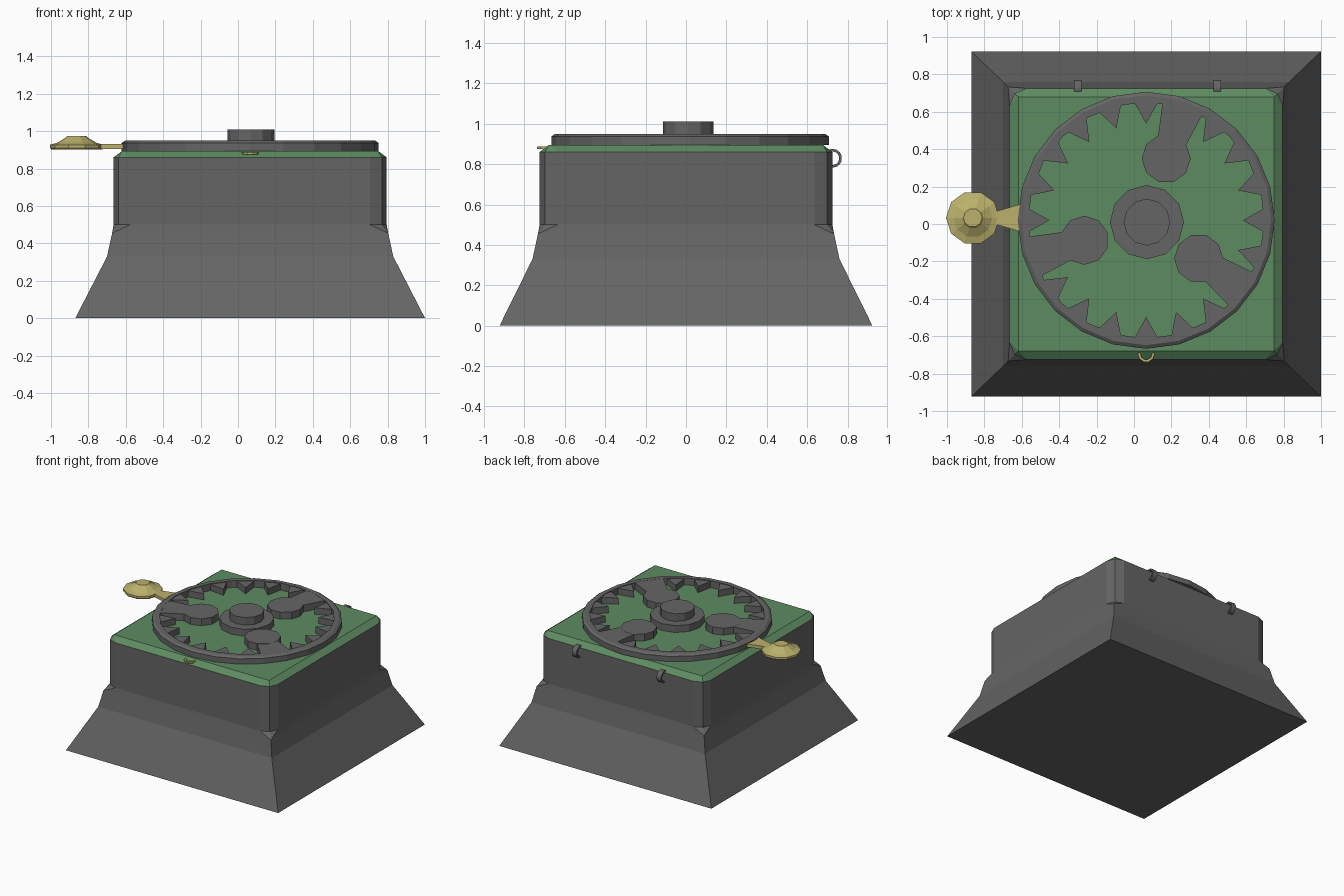
import bpy, bmesh
from math import sin, cos, pi, radians
from mathutils import Matrix, Vector

if "Cube" in bpy.data.objects:
    bpy.data.objects.remove(bpy.data.objects["Cube"])


def material(name, rgb):
    m = bpy.data.materials.new(name)
    m.diffuse_color = (*rgb, 1)
    m.use_nodes = True
    m.node_tree.nodes["Principled BSDF"].inputs["Base Color"].default_value = m.diffuse_color
    return m


GREY = material("dark_grey", (0.13, 0.13, 0.13))
GREEN = material("green", (0.11, 0.26, 0.12))
BRASS = material("brass", (0.50, 0.44, 0.15))
CX = 0.065           # body axis in x
DIAL = (CX, 0.02)    # dial centre


def loft(name, rings, mat, matrix=None, loop=False):
    """Skin equal-length rings; cap the ends, or join last to first."""
    bm = bmesh.new()
    vs = [[bm.verts.new(p) for p in r] for r in rings]
    n = len(vs[0])
    pairs = list(zip(vs, vs[1:])) + ([(vs[-1], vs[0])] if loop else [])
    for a, b in pairs:
        for i in range(n):
            j = (i + 1) % n
            bm.faces.new((a[i], a[j], b[j], b[i]))
    if not loop:
        bm.faces.new(vs[0][::-1])
        bm.faces.new(vs[-1])
    bmesh.ops.remove_doubles(bm, verts=bm.verts, dist=1e-5)
    bmesh.ops.recalc_face_normals(bm, faces=bm.faces)
    if matrix:
        bm.transform(matrix)
    me = bpy.data.meshes.new(name)
    bm.to_mesh(me)
    bm.free()
    me.materials.append(mat)
    ob = bpy.data.objects.new(name, me)
    bpy.context.collection.objects.link(ob)
    return ob


def rounded_square(hx, hy, r, z):
    """Square ring with two-segment corners of radius r."""
    pts = []
    for k, (sx, sy) in enumerate(((1, 1), (-1, 1), (-1, -1), (1, -1))):
        for s in range(3):
            a = (k + s / 2) * pi / 2
            pts.append((CX + sx * (hx - r) + r * cos(a), sy * (hy - r) + r * sin(a), z))
    return pts


def circle(r, z, n, start=0.0):
    return [(r * cos(start + 2 * pi * i / n), r * sin(start + 2 * pi * i / n), z) for i in range(n)]


def turned(name, profile, n, mat, matrix, loop=False):
    return loft(name, [circle(r, z, n) for r, z in profile], mat, matrix, loop)


def prism(name, pts, z0, z1, mat, matrix=None):
    return loft(name, [[(x, y, z) for x, y in pts] for z in (z0, z1)], mat, matrix)


# flared base and straight upper body
loft("body", [rounded_square(*p) for p in (
    (0.935, 0.923, 0, 0), (0.765, 0.76, 0, 0.33), (0.738, 0.733, 0, 0.455),
    (0.73, 0.725, 0.09, 0.5), (0.73, 0.725, 0.09, 0.86))], GREY)

# bevelled green lid
loft("lid", [rounded_square(0.73, 0.725, 0.09, 0.86),
             rounded_square(0.683, 0.678, 0, 0.895)], GREEN)

# dial ring
at_dial = Matrix.Translation((*DIAL, 0))
turned("dial_ring", [(0.687, 0.895), (0.687, 0.937), (0.668, 0.95), (0.632, 0.95), (0.632, 0.895)],
       24, GREY, at_dial, loop=True)

# inward teeth, with every gap in the pattern taken by a spoke
for i in range(20):
    turn = at_dial @ Matrix.Rotation(radians(18 * i), 4, 'Z')
    if i in (4, 11, 18):
        prism("spoke", [(0.40, -0.07), (0.65, -0.115), (0.65, 0.115), (0.40, 0.07)],
              0.89, 0.949, GREY, turn)
        turned("spoke_disc", [(0.131, 0.89), (0.131, 0.95)], 10, GREY,
               turn @ Matrix.Translation((0.347, 0, 0)))
    else:
        prism("tooth", [(0.517, 0), (0.642, -0.07), (0.642, 0.07)], 0.89, 0.945, GREY, turn)

# hub and centre knob
turned("hub", [(0.198, 0.89), (0.198, 0.95), (0.125, 0.95), (0.125, 1.01)], 12, GREY,
       Matrix.Translation((CX + 0.004, 0.01, 0)))

# brass side handle
turned("handle_knob", [(0.137, 0.903), (0.143, 0.91), (0.143, 0.927), (0.105, 0.938),
                       (0.058, 0.966), (0.05, 0.975)], 10, BRASS,
       Matrix.Translation((-0.862, 0.033, 0)))
prism("handle_arm", [(-0.78, -0.01), (-0.73, -0.005), (-0.61, -0.04), (-0.61, 0.105),
                     (-0.73, 0.07), (-0.78, 0.075)], 0.905, 0.93, BRASS)

# brass front catch
turned("front_catch", [(0.045, 0.874), (0.045, 0.886), (0.031, 0.886), (0.031, 0.874)],
       10, BRASS, Matrix.Translation((CX, -0.694, 0)), loop=True)

# hinge rings at the back
for x in (-0.30, 0.445):
    turned("hinge_ring", [(0.047, -0.02), (0.047, 0.02), (0.034, 0.02), (0.034, -0.02)], 14, GREY,
           Matrix.Translation((x, 0.725, 0.829)) @ Matrix.Rotation(pi / 2, 4, 'Y'), loop=True)
